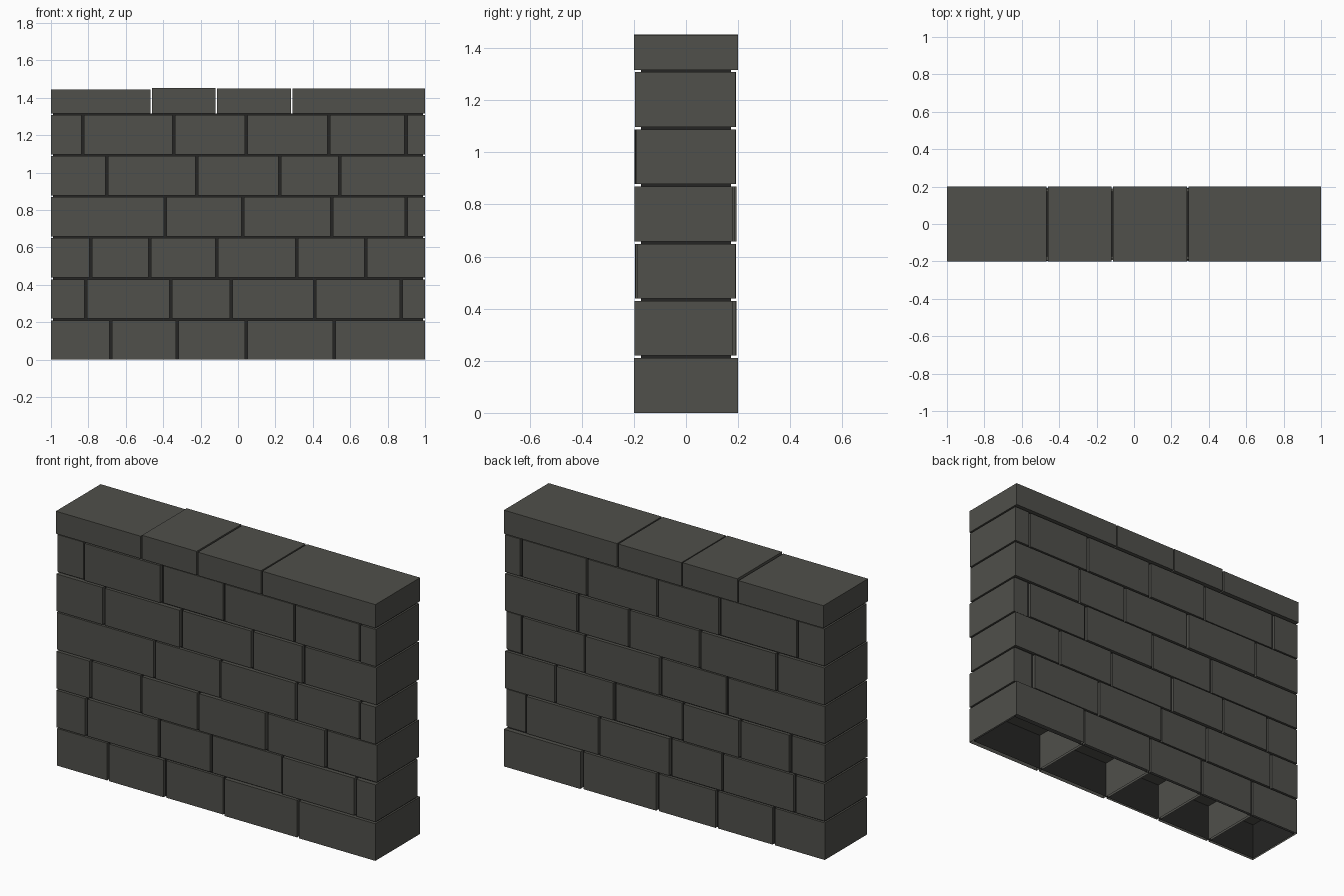
import bpy, bmesh, random

if "Cube" in bpy.data.objects:
    bpy.data.objects.remove(bpy.data.objects["Cube"])

random.seed(4)


def material(name, colour):
    m = bpy.data.materials.new(name)
    m.diffuse_color = (*colour, 1)
    m.use_nodes = True
    m.node_tree.nodes["Principled BSDF"].inputs["Base Color"].default_value = m.diffuse_color
    return m


STONE = material("dark stone", (0.080, 0.080, 0.070))
MORTAR = material("mortar", (0.018, 0.018, 0.017))


def box(name, x0, x1, y0, y1, z0, z1, mat, open_bottom=False):
    """Flat-faced block, optionally without its underside."""
    bm = bmesh.new()
    bmesh.ops.create_cube(bm, size=1)
    for v in bm.verts:
        v.co.x = x1 if v.co.x > 0 else x0
        v.co.y = y1 if v.co.y > 0 else y0
        v.co.z = z1 if v.co.z > 0 else z0
    if open_bottom:
        bm.normal_update()
        under = [f for f in bm.faces if f.normal.z < -0.5]
        bmesh.ops.delete(bm, geom=under, context='FACES')
    mesh = bpy.data.meshes.new(name)
    bm.to_mesh(mesh)
    bm.free()
    mesh.materials.append(mat)
    ob = bpy.data.objects.new(name, mesh)
    bpy.context.collection.objects.link(ob)


# vertical joint positions of each course, bottom to top
courses = [
    [-0.68, -0.325, 0.045, 0.515],
    [-0.813, -0.36, -0.036, 0.41, 0.872],
    [-0.787, -0.472, -0.113, 0.315, 0.684],
    [-0.389, 0.026, 0.501, 0.90],
    [-0.702, -0.221, 0.224, 0.544],
    [-0.83, -0.343, 0.045, 0.486, 0.898],
]
# front and back depth of the block at the right end of each course
right_ends = [(-0.2, 0.2), (-0.198, 0.178), (-0.187, 0.19),
              (-0.198, 0.178), (-0.19, 0.19), (-0.196, 0.19)]
PITCH, HEIGHT, GAP = 0.2195, 0.21, 0.007

# staggered courses of blocks, with slightly uneven faces
for row, joints in enumerate(courses):
    edges = [-1 - GAP] + joints + [1 + GAP]
    z = row * PITCH
    for i, (a, b) in enumerate(zip(edges, edges[1:])):
        if i == len(joints):
            y0, y1 = right_ends[row]
        else:
            y0, y1 = -random.uniform(0.186, 0.198), random.uniform(0.186, 0.194)
        box(f"block_{row}_{i}", a + GAP, b - GAP, y0, y1, z, z + HEIGHT,
            STONE, open_bottom=(row == 0))

# capping stones
cap_edges = [-1.004, -0.465, -0.115, 0.288, 1.004]
cap_tops = [1.444, 1.452, 1.45, 1.45]
for i, top in enumerate(cap_tops):
    box(f"cap_stone_{i}", cap_edges[i] + 0.004, cap_edges[i + 1] - 0.004,
        -0.2, 0.2, 1.317, top, STONE)

# recessed mortar core, open underneath
box("mortar_core", -0.99, 0.99, -0.173, 0.173, 0, 1.3165, MORTAR, open_bottom=True)
